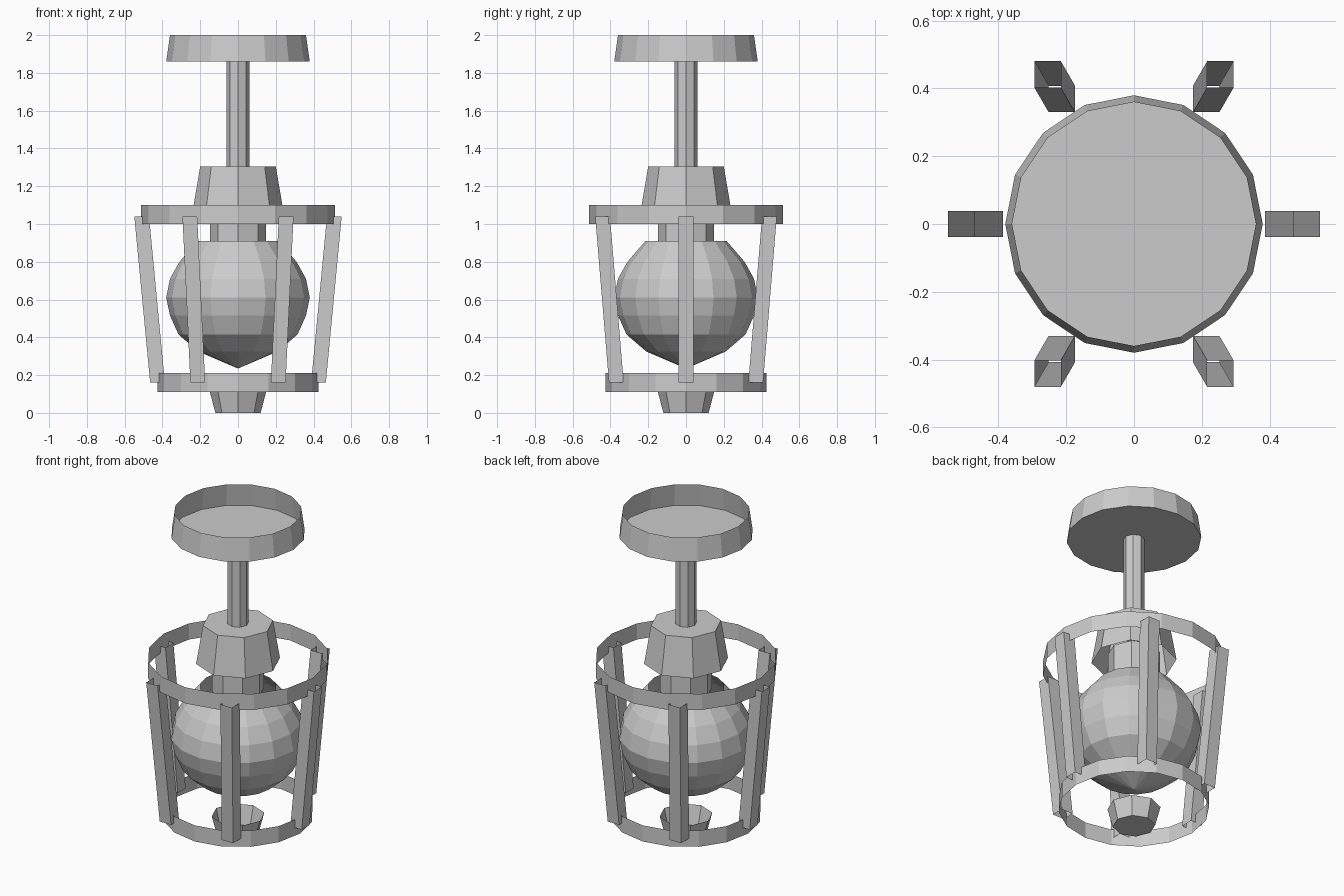
import bpy
import bmesh
from math import cos, sin, radians, tau

cube = bpy.data.objects.get("Cube")
if cube:
    bpy.data.objects.remove(cube, do_unlink=True)

# Single painted-metal colour
grey = bpy.data.materials.new("light_grey")
grey.use_nodes = True
colour = (0.6, 0.6, 0.6, 1)
grey.diffuse_color = colour
grey.node_tree.nodes["Principled BSDF"].inputs["Base Color"].default_value = colour


def finish(name, bm):
    mesh = bpy.data.meshes.new(name)
    bm.to_mesh(mesh)
    bm.free()
    mesh.materials.append(grey)
    obj = bpy.data.objects.new(name, mesh)
    bpy.context.collection.objects.link(obj)
    return obj


def skin(bm, loops):
    """Join successive loops of equal length with quads."""
    for low, high in zip(loops, loops[1:]):
        n = len(low)
        for i in range(n):
            j = (i + 1) % n
            bm.faces.new((low[i], low[j], high[j], high[i]))


def turned(name, profile, sides, bottom=False, top=False):
    """Turn (radius, height) points, listed upwards, with optional end caps."""
    bm = bmesh.new()
    loops = [[bm.verts.new((r * cos(tau * i / sides), r * sin(tau * i / sides), z))
              for i in range(sides)] for r, z in profile]
    skin(bm, loops)
    if bottom:
        bm.faces.new(loops[0][::-1])
    if top:
        bm.faces.new(loops[-1])
    bmesh.ops.remove_doubles(bm, verts=bm.verts, dist=0.0001)
    return finish(name, bm)


# Ceiling mount: shallow dish open at the top, hung on a rod
turned("ceiling_dish", [(0.38, 1.86), (0.36, 2.0)], 16, bottom=True)
turned("hanging_rod", [(0.06, 1.30), (0.06, 1.86)], 8)

# Lamp holder and collar
turned("lamp_holder", [(0.24, 1.07), (0.20, 1.305)], 8, top=True)
turned("collar", [(0.148, 0.89), (0.148, 1.12)], 8, bottom=True, top=True)

# Glass globe, open at the top, pointed at the bottom
turned("globe", [(0, 0.235), (0.21, 0.325), (0.315, 0.415), (0.36, 0.515),
                 (0.38, 0.61), (0.36, 0.71), (0.31, 0.80), (0.215, 0.91)], 16)

# Cage hoops and bottom finial
turned("lower_hoop", [(0.425, 0.11), (0.425, 0.21)], 16)
turned("upper_hoop", [(0.513, 1.0), (0.513, 1.1)], 16)
turned("bottom_finial", [(0.12, 0), (0.15, 0.115)], 8, bottom=True)

# Six open-ended square tubes leaning outwards
half = 0.039
corners = [(-half, -half), (half, -half), (half, half), (-half, half)]
for k in range(6):
    a = radians(60 * k)
    bm = bmesh.new()
    skin(bm, [[bm.verts.new((r * cos(a) + x, r * sin(a) + y, z)) for x, y in corners]
              for r, z in ((0.426, 0.16), (0.51, 1.04))])
    finish(f"cage_bar_{k + 1}", bm)
